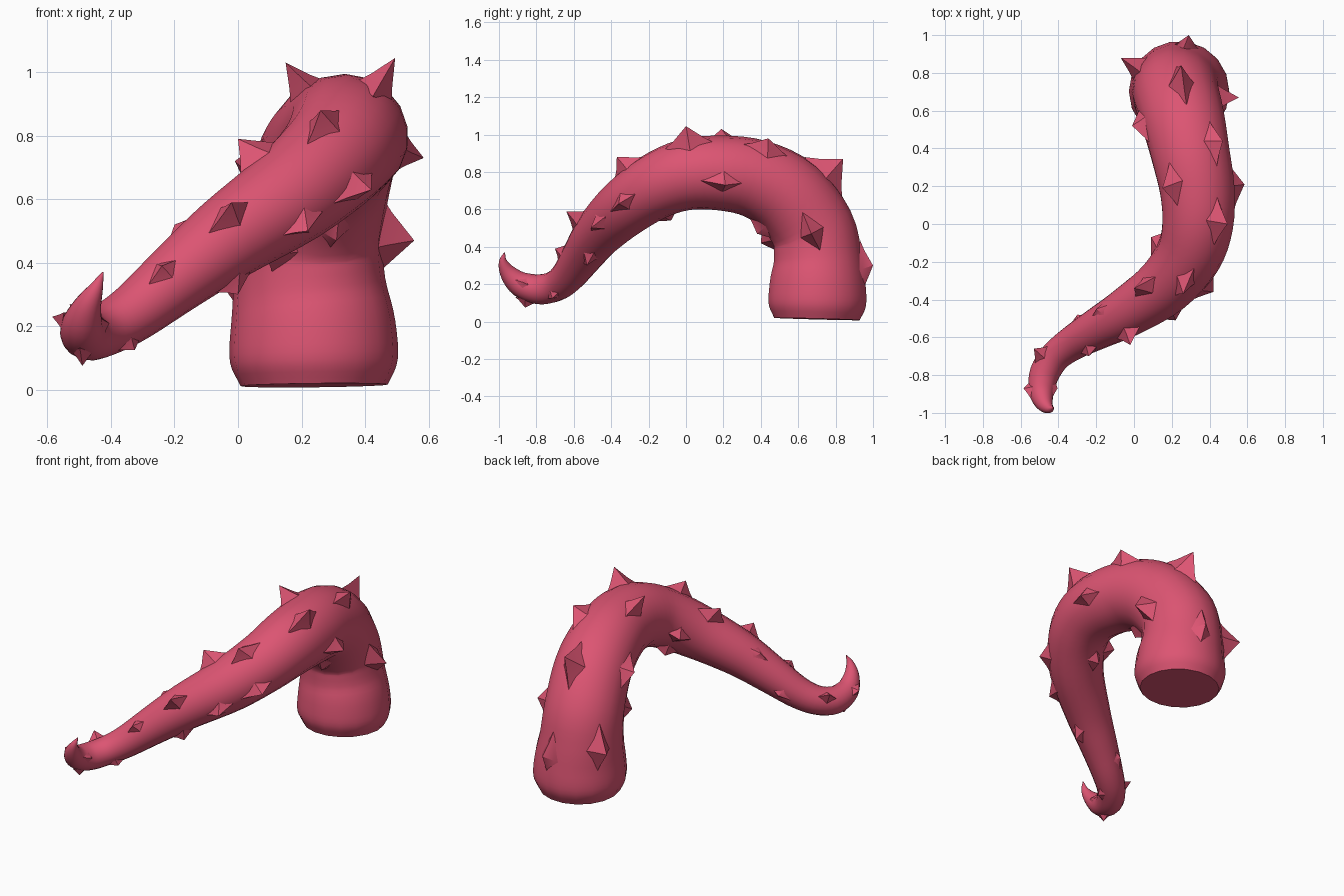
import bpy, bmesh, math
from mathutils import Vector

cube = bpy.data.objects.get("Cube")
if cube:
    bpy.data.objects.remove(cube)

# One flat rose colour for everything
rose = bpy.data.materials.new("rose_flesh")
rose.use_nodes = True
rose.diffuse_color = (0.72, 0.09, 0.17, 1)
rose.node_tree.nodes["Principled BSDF"].inputs["Base Color"].default_value = rose.diffuse_color

# Centre line of the tentacle: x, y, z, radius
PATH = [Vector(p) for p in (
    (.240, .700, .014, .232), (.239, .702, .09, .264), (.236, .704, .20, .260),
    (.225, .705, .34, .239), (.227, .674, .50, .229), (.262, .546, .67, .222),
    (.300, .370, .765, .210), (.335, .180, .795, .200), (.337, .000, .785, .190),
    (.290, -.165, .722, .175), (.165, -.325, .612, .158), (-.035, -.465, .475, .133),
    (-.195, -.555, .350, .110), (-.325, -.630, .245, .092), (-.415, -.700, .190, .083),
    (-.473, -.790, .173, .080), (-.490, -.885, .200, .068), (-.475, -.950, .260, .046),
    (-.447, -.978, .320, .023), (-.425, -.970, .370, .002))]
SIDES, STEPS = 18, 4


def sample_path():
    """Smooth spline through the path points, radius included."""
    ext = [PATH[0] * 2 - PATH[1]] + PATH + [PATH[-1] * 2 - PATH[-2]]
    out = []
    for a, b, c, d in zip(ext, ext[1:], ext[2:], ext[3:]):
        for i in range(STEPS):
            t = i / STEPS
            out.append(0.5 * (2 * b + (c - a) * t + (2 * a - 5 * b + 4 * c - d) * t ** 2
                              + (3 * b - a - 3 * c + d) * t ** 3))
    return out + [PATH[-1]]


LINE = sample_path()
POS = [p.xyz for p in LINE]
TAN = [(POS[min(i + 1, len(POS) - 1)] - POS[max(i - 1, 0)]).normalized()
       for i in range(len(POS))]


def finish(bm, name):
    bmesh.ops.recalc_face_normals(bm, faces=bm.faces)
    me = bpy.data.meshes.new(name)
    bm.to_mesh(me)
    bm.free()
    me.materials.append(rose)
    ob = bpy.data.objects.new(name, me)
    bpy.context.collection.objects.link(ob)
    bpy.ops.object.select_all(action='DESELECT')
    ob.select_set(True)
    bpy.context.view_layer.objects.active = ob
    bpy.ops.object.shade_smooth_by_angle(angle=math.radians(35))


def bridge(bm, low, high):
    n = len(low)
    for i in range(n):
        j = (i + 1) % n
        bm.faces.new((low[i], low[j], high[j], high[i]))


# Tentacle body: rings carried along the centre line without twist
bm = bmesh.new()
side = Vector((1, 0, 0))
rings = []
for p, centre, t in zip(LINE, POS, TAN):
    side = (side - t * side.dot(t)).normalized()
    up = t.cross(side)
    angles = [2 * math.pi * k / SIDES for k in range(SIDES)]
    rings.append([bm.verts.new(centre + (side * math.cos(a) + up * math.sin(a)) * max(p.w, .002))
                  for a in angles])
for low, high in zip(rings, rings[1:]):
    bridge(bm, low, high)
bm.faces.new(rings[0])
bm.faces.new(rings[-1])
finish(bm, "tentacle_body")

# Thorn tips, from the root of the tentacle to its curled end
TIPS = (
    (-.07, .88, .36), (.29, 1.0, .30), (.555, .67, .47), (.09, .40, .42), (-.01, .52, .72),
    (.25, .84, .87), (.47, .44, .98), (.15, .19, 1.03), (.495, 0, 1.045), (.585, .21, .73),
    (.31, .38, .47), (.09, -.07, .67), (.20, -.08, .54), (.26, -.37, .88), (0, -.34, .79),
    (.42, -.36, .63), (.06, -.37, .41), (.22, -.51, .50), (-.02, -.64, .59),
    (-.20, -.45, .52), (0, -.53, .30), (-.30, -.48, .27),
    (-.24, -.70, .39), (-.325, -.715, .125), (-.53, -.66, .27), (-.49, -.86, .075),
    (-.585, -.87, .23), (-.405, -.87, .21))


def add_thorn(bm, tip):
    """Four-sided thorn with a flared foot, longer along the tentacle."""
    i = min(range(len(POS)), key=lambda k: (POS[k] - tip).length - LINE[k].w * .8)
    radius, along = LINE[i].w, TAN[i]
    out = tip - POS[i]
    out = (out - along * out.dot(along)).normalized()
    across = along.cross(out)
    foot = POS[i] + out * radius * .9
    length, width = .01 + .64 * radius, .01 + .28 * radius
    loops = []
    for lift, scale in ((0, 1), (.35, .6)):
        c = foot.lerp(tip, lift)
        loops.append([bm.verts.new(c + d * scale) for d in
                      (along * length, across * width, -along * length, -across * width)])
    bridge(bm, *loops)
    top = bm.verts.new(tip)
    for k in range(4):
        bm.faces.new((loops[1][k], loops[1][(k + 1) % 4], top))
    bm.faces.new(loops[0])


bm = bmesh.new()
for tip in TIPS:
    add_thorn(bm, Vector(tip))
finish(bm, "thorns")
